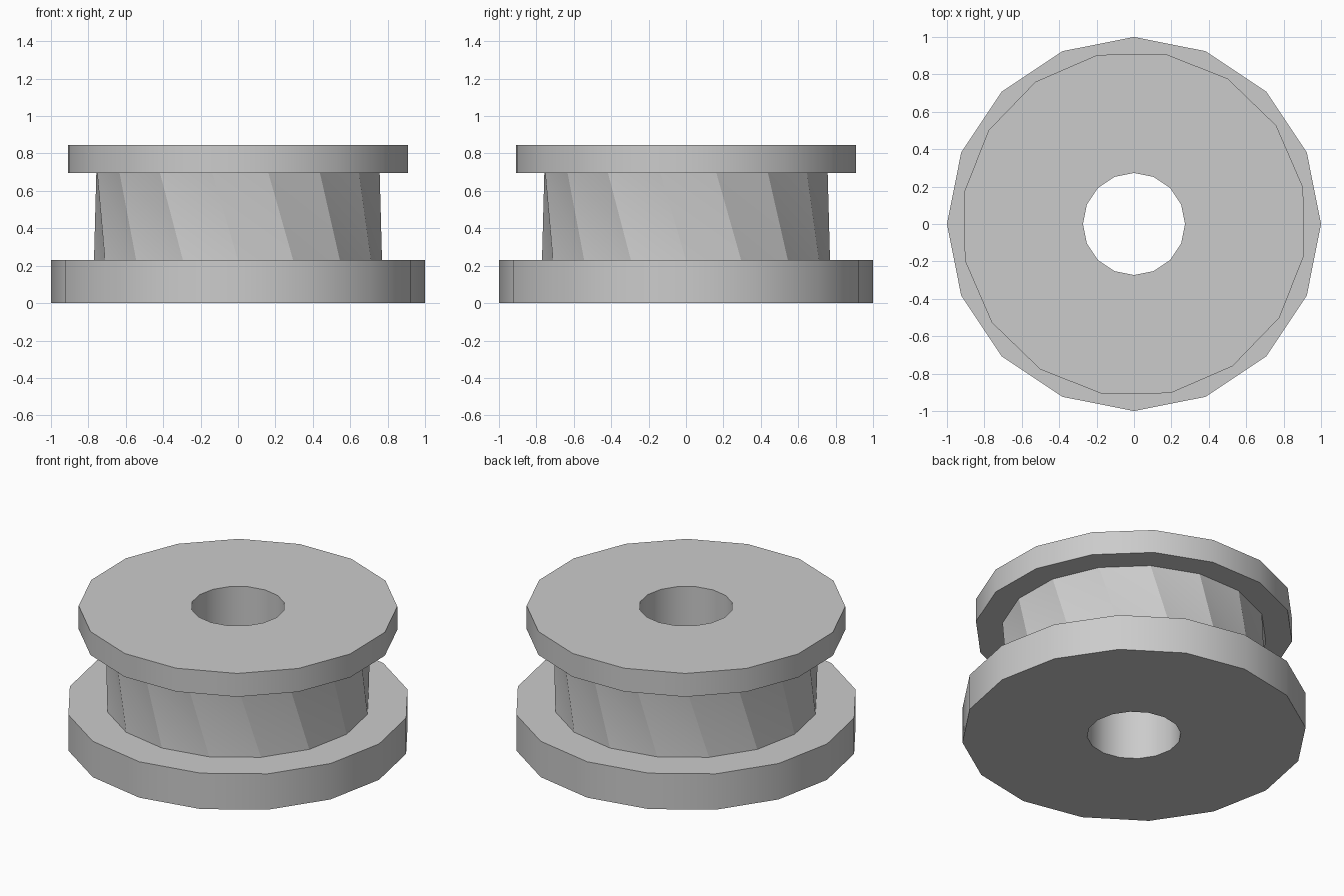
import bpy, bmesh
from math import cos, sin, radians, tau

cube = bpy.data.objects.get("Cube")
if cube:
    bpy.data.objects.remove(cube, do_unlink=True)

SIDES = 16
TWIST = radians(-10.3)   # the upper half is turned against the lower half

# One flat grey for the whole part
grey = bpy.data.materials.new("light_grey")
grey.use_nodes = True
colour = (0.6, 0.6, 0.6, 1)
grey.diffuse_color = colour
grey.node_tree.nodes["Principled BSDF"].inputs["Base Color"].default_value = colour

# Closed profile: radius, height, turn
profile = [
    (1.0, 0.0, 0), (1.0, 0.23, 0),               # lower flange
    (0.77, 0.23, 0), (0.77, 0.695, TWIST),       # twisted core
    (0.925, 0.695, TWIST), (0.925, 0.845, TWIST),  # upper flange
    (0.273, 0.845, 0), (0.273, 0.0, 0),          # centre hole
]


def add_ring(bm, radius, z, turn):
    angles = [turn + tau * i / SIDES for i in range(SIDES)]
    return [bm.verts.new((radius * cos(a), radius * sin(a), z)) for a in angles]


bm = bmesh.new()
rings = [add_ring(bm, *p) for p in profile]
for k, lower in enumerate(rings):
    upper = rings[(k + 1) % len(rings)]
    for i in range(SIDES):
        j = (i + 1) % SIDES
        if k == 2:
            # Core wall: split along the long diagonal, giving hollow wedges
            bm.faces.new((lower[i], lower[j], upper[i]))
            bm.faces.new((lower[j], upper[j], upper[i]))
        else:
            bm.faces.new((lower[i], lower[j], upper[j], upper[i]))
bmesh.ops.recalc_face_normals(bm, faces=bm.faces)

mesh = bpy.data.meshes.new("spool")
bm.to_mesh(mesh)
bm.free()
mesh.materials.append(grey)
spool = bpy.data.objects.new("spool", mesh)
bpy.context.collection.objects.link(spool)

# Smooth round walls, sharp rims and wedge ridges
bpy.ops.object.select_all(action='DESELECT')
spool.select_set(True)
bpy.context.view_layer.objects.active = spool
bpy.ops.object.shade_smooth_by_angle(angle=radians(30))
